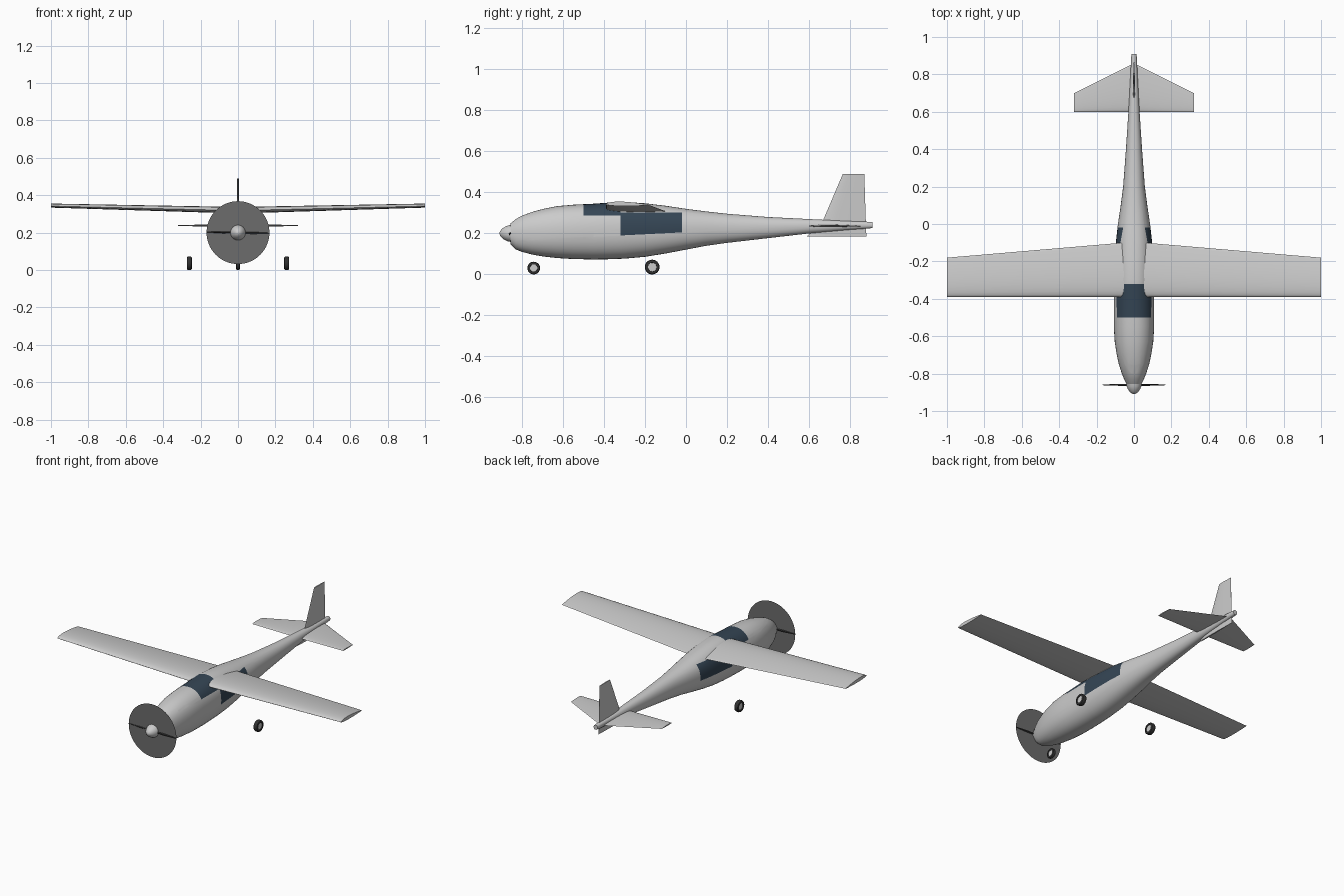
import bpy, bmesh, math
from mathutils import Vector

cube = bpy.data.objects.get("Cube")
if cube:
    bpy.data.objects.remove(cube, do_unlink=True)


def material(name, rgb):
    m = bpy.data.materials.new(name)
    m.use_nodes = True
    m.diffuse_color = (*rgb, 1)
    m.node_tree.nodes["Principled BSDF"].inputs["Base Color"].default_value = (*rgb, 1)
    return m


GREY = material("light grey paint", (0.6, 0.6, 0.6))
GLASS = material("dark blue glass", (0.035, 0.06, 0.09))
DISC = material("propeller grey", (0.15, 0.15, 0.15))
RUBBER = material("black rubber", (0.03, 0.03, 0.03))


def finish(name, bm, mats, angle=35):
    bmesh.ops.recalc_face_normals(bm, faces=bm.faces)
    me = bpy.data.meshes.new(name)
    bm.to_mesh(me)
    bm.free()
    ob = bpy.data.objects.new(name, me)
    bpy.context.collection.objects.link(ob)
    for m in mats:
        me.materials.append(m)
    bpy.ops.object.select_all(action='DESELECT')
    ob.select_set(True)
    bpy.context.view_layer.objects.active = ob
    bpy.ops.object.shade_smooth_by_angle(angle=math.radians(angle))
    return ob


def loft(rings):
    """Skin a list of closed point rings and cap both ends."""
    bm = bmesh.new()
    loops = [[bm.verts.new(p) for p in ring] for ring in rings]
    n = len(loops[0])
    for a, b in zip(loops, loops[1:]):
        for i in range(n):
            j = (i + 1) % n
            bm.faces.new((a[i], a[j], b[j], b[i]))
    bm.faces.new(loops[0])
    bm.faces.new(loops[-1])
    return bm


def section(y, low, high, half, power=0.9, n=40):
    ring = []
    for i in range(n):
        a = math.tau * i / n
        c, s = math.cos(a), math.sin(a)
        ring.append((half * math.copysign(abs(c) ** power, c), y,
                     (low + high) / 2 + (high - low) / 2 * math.copysign(abs(s) ** power, s)))
    return ring


# Fuselage: y, bottom, top, half width
stations = [
    (-.855, .145, .25, .040), (-.83, .122, .27, .053), (-.80, .11, .287, .065),
    (-.75, .097, .305, .081), (-.70, .088, .319, .092), (-.63, .080, .333, .103),
    (-.55, .075, .340, .108), (-.45, .073, .345, .108), (-.38, .074, .350, .107),
    (-.30, .077, .354, .106), (-.20, .086, .347, .103), (-.10, .102, .335, .097),
    (0, .121, .320, .086), (.10, .140, .307, .071), (.20, .154, .296, .058),
    (.40, .177, .280, .043), (.60, .200, .270, .030), (.80, .218, .260, .019),
    (.91, .226, .256, .014)]
bm = loft([section(*s) for s in stations])

# Cut the window outlines into the skin, then colour the faces inside them
SHIELD_Z, SIDE_TOP = .287, .302
sill = lambda y: .205 + .05 * (y + .02)
cuts = [((0, y, 0), (0, 1, 0)) for y in (-.5, -.32, -.02)]
cuts += [((0, 0, z), (0, 0, 1)) for z in (SHIELD_Z, SIDE_TOP)]
cuts.append(((0, -.02, sill(-.02)), (0, -.05, 1)))
for co, no in cuts:
    bmesh.ops.bisect_plane(bm, geom=bm.verts[:] + bm.edges[:] + bm.faces[:],
                           dist=1e-5, plane_co=co, plane_no=no)
for f in bm.faces:
    c = f.calc_center_median()
    windshield = -.5 < c.y < -.32 and c.z > SHIELD_Z
    side_window = -.32 < c.y < -.02 and sill(c.y) < c.z < SIDE_TOP
    f.material_index = int(windshield or side_window)
finish("fuselage", bm, [GREY, GLASS])


def airfoil(x, front, back, z, thick, drop=0, n=14):
    """Closed section with a curved top and a flatter underside."""
    ring = []
    for i in range(2 * n):
        t = (1 - math.cos(math.pi * i / n)) / 2
        bulge = 2.6 * thick * (math.sqrt(t) * (1 - t)) + .0015 * t
        side = .68 if i < n else -.32
        ring.append((x, front + (back - front) * t, z - drop * t + side * bulge))
    return ring


# Wing with straight leading edge and slight dihedral
finish("wing", loft([airfoil(-1, -.39, -.18, .342, .021, .004),
                     airfoil(0, -.39, -.095, .318, .033, .012),
                     airfoil(1, -.39, -.18, .342, .021, .004)]), [GREY])

# Tailplane
finish("tailplane", loft([airfoil(-.32, .6, .70, .237, .006),
                          airfoil(0, .6, .86, .235, .012),
                          airfoil(.32, .6, .70, .237, .006)]), [GREY])

# Tail fin, including the small lower part
fin = []
for z, front, back, thick in ((.185, .59, .88, .010), (.267, .67, .877, .012), (.49, .765, .87, .008)):
    fin.append([(thick * .5 * u, front + (back - front) * t, z) for u, t in
                ((0, 0), (.7, .1), (1, .3), (.7, .65), (.1, 1), (-.1, 1), (-.7, .65), (-1, .3), (-.7, .1))])
finish("tail_fin", loft(fin), [GREY])


def lathe(name, profile, centre, axis, mats, rule=None, n=32):
    """Spin (radius, distance) points about an axis."""
    u = Vector((0, 0, 1))
    v = Vector(axis).cross(u)
    rings = [[Vector(centre) + Vector(axis) * d + r * (u * math.cos(math.tau * i / n)
              + v * math.sin(math.tau * i / n)) for i in range(n)] for r, d in profile]
    bm = loft(rings)
    if rule:
        for f in bm.faces:
            f.material_index = rule(f.calc_center_median() - Vector(centre))
    return finish(name, bm, mats)


# Spinner, propeller disc and blades
NOSE = (0, -.86, .2)
lathe("spinner", [(.042, -.01), (.039, .008), (.033, .022), (.024, .036), (.013, .046), (.003, .05)],
      NOSE, (0, -1, 0), [GREY])
bm = bmesh.new()
bm.faces.new([bm.verts.new((.168 * math.cos(math.tau * i / 64), NOSE[1], NOSE[2] + .168 * math.sin(math.tau * i / 64)))
              for i in range(64)])
finish("propeller_disc", bm, [DISC])
for name, s in (("left_blade", 1), ("right_blade", -1)):
    rings = []
    for x, w, t in ((.02, .006, .006), (.08, .008, .005), (.168, .003, .002)):
        rings.append([(s * x, NOSE[1] + a * t + b * t * .5, NOSE[2] + s * (b * w - .02 * x))
                      for a, b in ((1, 0), (0, 1), (-1, 0), (0, -1))])
    finish(name, loft(rings), [RUBBER])


# Wheels: rounded tyre with a light hub
def wheel(name, x, y, r, w):
    tyre = [(r * .93, .85), (r, .45), (r, -.45), (r * .93, -.85)]
    side = [(r * .2, .7), (r * .58, .7), (r * .6, .95), (r * .78, 1)]
    profile = side + tyre + [(a, -b) for a, b in reversed(side)]
    hub = lambda c: 1 if math.hypot(c.y, c.z) < r * .585 and abs(c.x) < w * .42 else 0
    lathe(name, [(a, b * w / 2) for a, b in profile], (x, y, r), (1, 0, 0), [RUBBER, GREY], hub)


wheel("nose_wheel", 0, -.743, .031, .02)
wheel("left_main_wheel", .26, -.165, .036, .028)
wheel("right_main_wheel", -.26, -.165, .036, .028)
